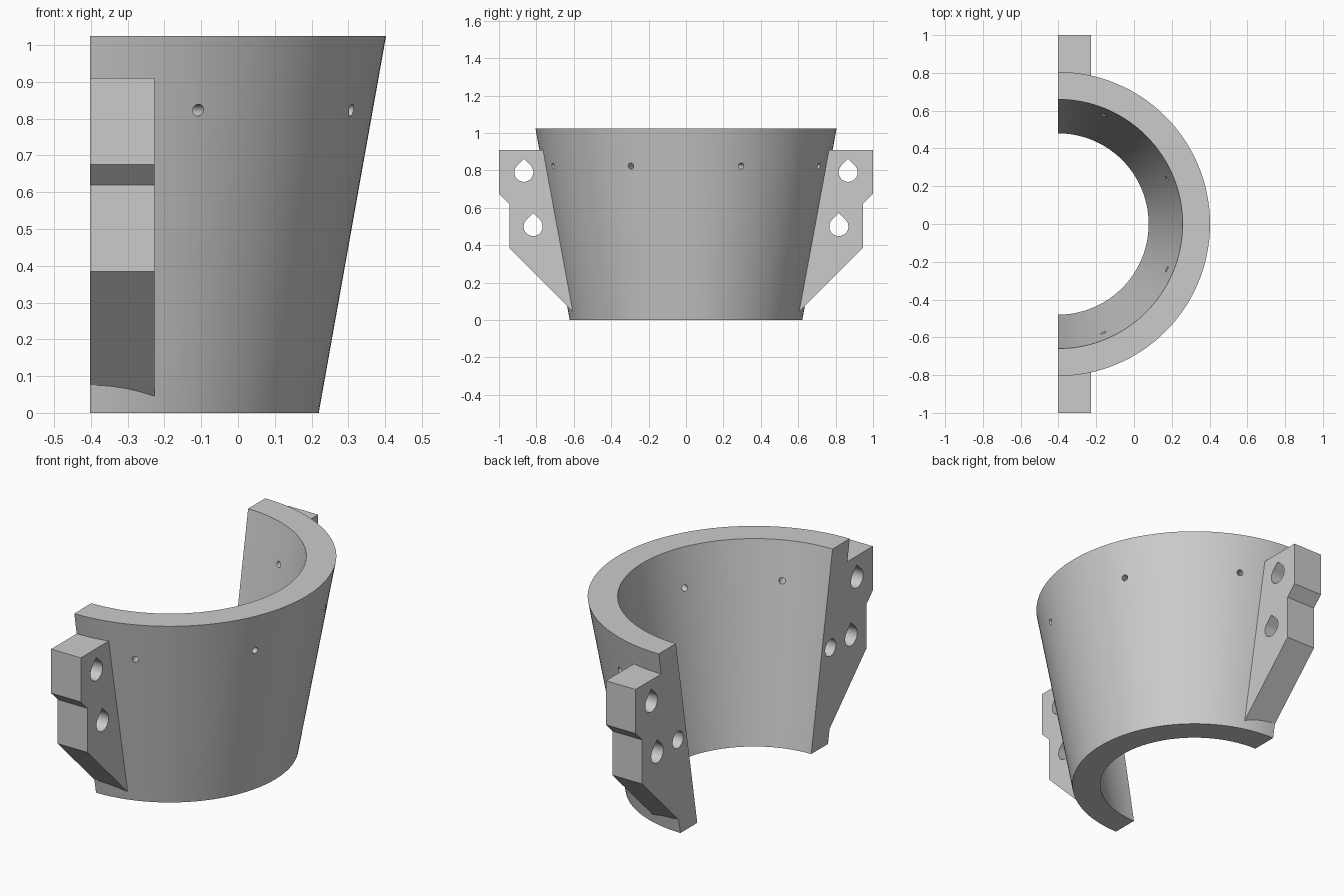
import bpy, bmesh, math
from mathutils import Matrix, Vector

cube = bpy.data.objects.get("Cube")
if cube:
    bpy.data.objects.remove(cube, do_unlink=True)

CUT_X = -0.4025      # flat split face of the half collar
LUG_WIDTH = 0.175
HEIGHT = 1.025

grey = bpy.data.materials.new("plain grey")
grey.use_nodes = True
grey.diffuse_color = (0.6, 0.6, 0.6, 1)
grey.node_tree.nodes["Principled BSDF"].inputs["Base Color"].default_value = (0.6, 0.6, 0.6, 1)


def make_object(name, bm):
    bmesh.ops.recalc_face_normals(bm, faces=bm.faces)
    mesh = bpy.data.meshes.new(name)
    bm.to_mesh(mesh)
    bm.free()
    mesh.materials.append(grey)
    obj = bpy.data.objects.new(name, mesh)
    bpy.context.collection.objects.link(obj)
    return obj


def prism(name, outline, x0, x1):
    """Extrude a (y, z) outline along x."""
    bm = bmesh.new()
    face = bm.faces.new([bm.verts.new((x0, y, z)) for y, z in outline])
    new = bmesh.ops.extrude_face_region(bm, geom=[face])["geom"]
    bmesh.ops.translate(bm, vec=(x1 - x0, 0, 0),
                        verts=[v for v in new if isinstance(v, bmesh.types.BMVert)])
    return make_object(name, bm)


def circle(y, z, r, start=0, sweep=360, n=32):
    return [(y + r * math.cos(math.radians(start + sweep * i / n)),
             z + r * math.sin(math.radians(start + sweep * i / n))) for i in range(n)]


def teardrop(y, z, r):
    """Round hole with a pointed 45 degree roof."""
    return [(y, z + r * math.sqrt(2))] + circle(y, z, r, 135, 270 * 32 / 31)


def combine(target, tool, operation):
    mod = target.modifiers.new(operation.title(), "BOOLEAN")
    mod.operation, mod.solver, mod.object = operation, "EXACT", tool
    bpy.context.view_layer.objects.active = target
    bpy.ops.object.modifier_apply(modifier=mod.name)
    bpy.data.objects.remove(tool, do_unlink=True)


# Half of a tapered ring, spun from its wall section
bm = bmesh.new()
section = [(0.48, 0), (0.622, 0), (0.805, HEIGHT), (0.66, HEIGHT)]
wall = bm.faces.new([bm.verts.new((CUT_X, -r, z)) for r, z in section])
start = bmesh.ops.duplicate(bm, geom=[wall])["geom"]
bmesh.ops.spin(bm, geom=start, cent=(CUT_X, 0, 0), axis=(0, 0, 1),
               angle=math.pi, steps=90)
bmesh.ops.remove_doubles(bm, verts=bm.verts, dist=0.0001)
collar = make_object("tapered_half_collar", bm)

# Stepped clamping lugs on both ends, with bolt holes and a blind peg hole
lug = [(0.70, 0.91), (1.0, 0.91), (1.0, 0.675), (0.945, 0.62),
       (0.945, 0.385), (0.57, 0.01)]
for side in (-1, 1):
    def flip(points):
        return [(side * y, z) for y, z in points]
    combine(collar, prism("lug", flip(lug), CUT_X, CUT_X + LUG_WIDTH), "UNION")
    for y, z in ((0.867, 0.79), (0.817, 0.50)):
        combine(collar, prism("bolt_hole", flip(teardrop(y, z, 0.051)),
                              CUT_X - 0.1, CUT_X + 0.3), "DIFFERENCE")
    combine(collar, prism("peg_hole", flip(circle(0.643, 0.505, 0.045)),
                          CUT_X - 0.1, CUT_X + 0.12), "DIFFERENCE")

# Small radial screw holes near the top
for angle in (-67.5, -22.5, 22.5, 67.5):
    a = math.radians(angle)
    direction = Vector((math.cos(a), math.sin(a), 0))
    place = (Matrix.Translation(Vector((CUT_X, 0, 0.823)) + direction * 0.7)
             @ direction.to_track_quat("Z", "Y").to_matrix().to_4x4())
    bm = bmesh.new()
    bmesh.ops.create_cone(bm, cap_ends=True, segments=20, radius1=0.016,
                          radius2=0.016, depth=0.4, matrix=place)
    combine(collar, make_object("screw_hole", bm), "DIFFERENCE")

# Smooth curved walls, crisp edges
bpy.ops.object.select_all(action="DESELECT")
collar.select_set(True)
bpy.context.view_layer.objects.active = collar
bpy.ops.object.shade_smooth_by_angle(angle=math.radians(30))
